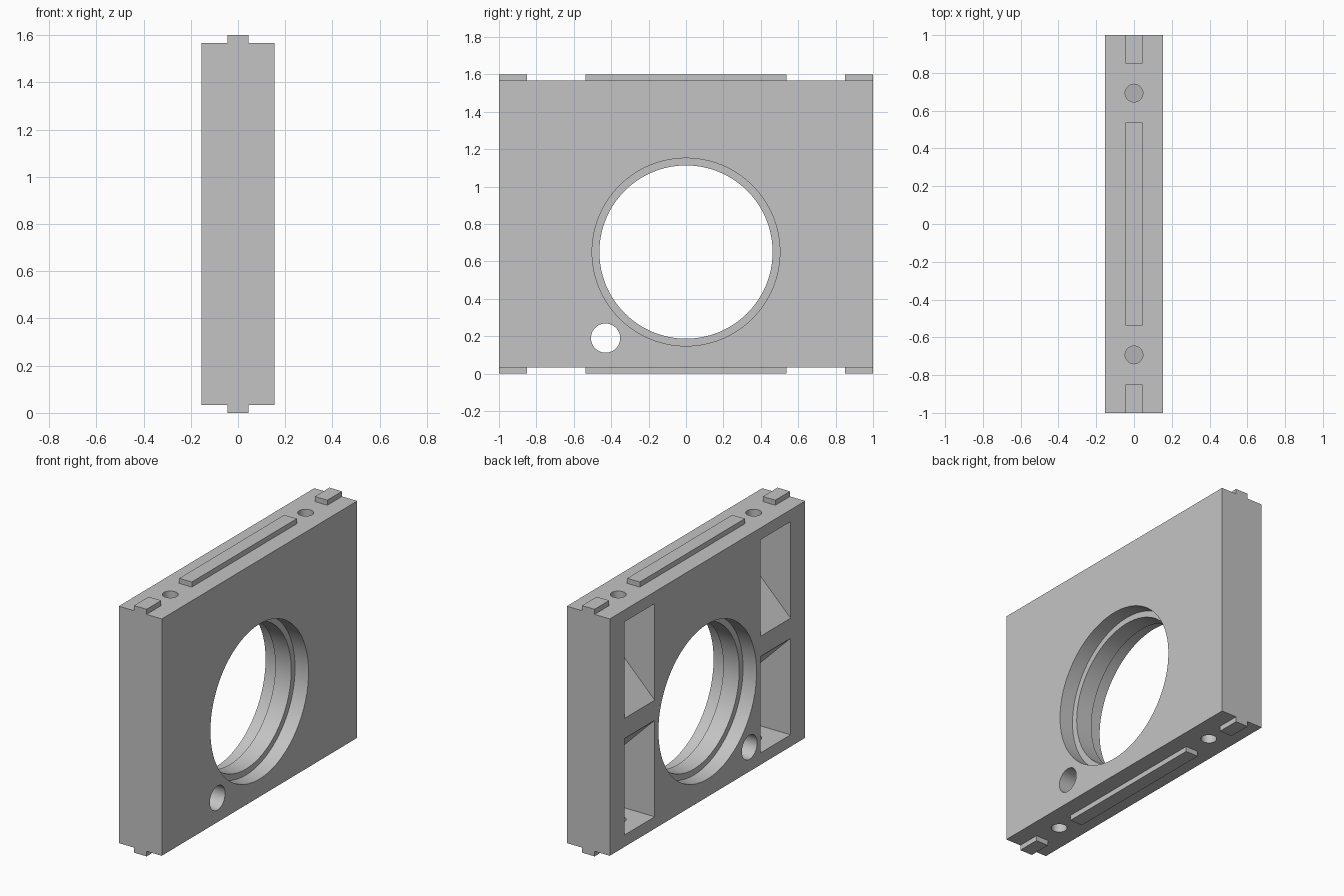
import bpy
import bmesh
import math
from mathutils import Matrix

default = bpy.data.objects.get("Cube")
if default:
    bpy.data.objects.remove(default, do_unlink=True)

# Overall sizes
HALF_X = 0.154
Z_LOW, Z_HIGH, TOP = 0.033, 1.567, 1.6
MID_Z = TOP / 2
TAB_X = 0.045
BORE_Z = 0.65

grey = bpy.data.materials.new("light grey")
grey.use_nodes = True
colour = (0.55, 0.55, 0.55, 1)
grey.diffuse_color = colour
grey.node_tree.nodes["Principled BSDF"].inputs["Base Color"].default_value = colour


def make_object(name, bm):
    bmesh.ops.recalc_face_normals(bm, faces=bm.faces)
    mesh = bpy.data.meshes.new(name)
    bm.to_mesh(mesh)
    bm.free()
    mesh.materials.append(grey)
    obj = bpy.data.objects.new(name, mesh)
    bpy.context.collection.objects.link(obj)
    return obj


def box(name, x, y, z):
    """Box from three (low, high) ranges."""
    bm = bmesh.new()
    bmesh.ops.create_cube(bm, size=1)
    for v in bm.verts:
        v.co = [r[0] if c < 0 else r[1] for r, c in zip((x, y, z), v.co)]
    return make_object(name, bm)


def cylinder(name, axis, centre, radius, length, segments):
    bm = bmesh.new()
    bmesh.ops.create_cone(bm, cap_ends=True, segments=segments,
                          radius1=radius, radius2=radius, depth=length)
    turn = Matrix.Rotation(math.pi / 2, 4, "Y") if axis == "X" else Matrix()
    bmesh.ops.transform(bm, matrix=Matrix.Translation(centre) @ turn, verts=bm.verts)
    return make_object(name, bm)


def prism(name, profile, y_low, y_high):
    """Extrude an x-z profile along y."""
    bm = bmesh.new()
    face = bm.faces.new([bm.verts.new((x, y_low, z)) for x, z in profile])
    new = bmesh.ops.extrude_face_region(bm, geom=[face])["geom"]
    moved = [v for v in new if isinstance(v, bmesh.types.BMVert)]
    bmesh.ops.translate(bm, vec=(0, y_high - y_low, 0), verts=moved)
    return make_object(name, bm)


# Main plate
plate = box("plate", (-HALF_X, HALF_X), (-1, 1), (Z_LOW, Z_HIGH))
cutters = []

# Large bore with a recess on each face, and the small through hole
cutters.append(cylinder("bore_cutter", "X", (0, 0, BORE_Z), 0.463, 1, 128))
for side in (-1, 1):
    cutters.append(cylinder("recess_cutter", "X",
                            (side * (HALF_X - 0.097 + 0.25), 0, BORE_Z), 0.502, 0.5, 128))
cutters.append(cylinder("small_hole_cutter", "X", (0, -0.43, 0.19), 0.078, 1, 64))

# Four pockets in the left-over face, tapering away from the middle rib
back, front = 0.09, -HALF_X - 0.05
near, far = 0.065, 0.69
slope = back + HALF_X
for level in (-1, 1):
    profile = [(front, near - 0.05), (back, near + slope), (back, far), (front, far)]
    profile = [(x, MID_Z + level * z) for x, z in profile]
    for y in (-0.695, 0.695):
        cutters.append(prism("pocket_cutter", profile, y - 0.155, y + 0.155))

# Pin holes through the top and bottom edges into the pockets
for z in (0.05, TOP - 0.05):
    for y in (-0.693, 0.693):
        cutters.append(cylinder("pin_hole_cutter", "Z", (0, y, z), 0.047, 0.3, 48))

for cutter in cutters:
    mod = plate.modifiers.new(cutter.name, "BOOLEAN")
    mod.operation = "DIFFERENCE"
    mod.solver = "EXACT"
    mod.object = cutter

# Bake the cuts and drop the cutters
depsgraph = bpy.context.evaluated_depsgraph_get()
cut_mesh = bpy.data.meshes.new_from_object(plate.evaluated_get(depsgraph))
plate.modifiers.clear()
plate.data = cut_mesh
cut_mesh.materials.clear()
cut_mesh.materials.append(grey)
for cutter in cutters:
    bpy.data.objects.remove(cutter, do_unlink=True)

bpy.ops.object.select_all(action="DESELECT")
plate.select_set(True)
bpy.context.view_layer.objects.active = plate
bpy.ops.object.shade_smooth_by_angle(angle=math.radians(30))

# Raised alignment tabs on the top and bottom edges
for level, z in (("bottom", (0, Z_LOW)), ("top", (Z_HIGH, TOP))):
    for part, y in (("front", (-1, -0.85)), ("middle", (-0.537, 0.537)), ("back", (0.85, 1))):
        box(f"{level}_{part}_tab", (-TAB_X, TAB_X), y, z)
